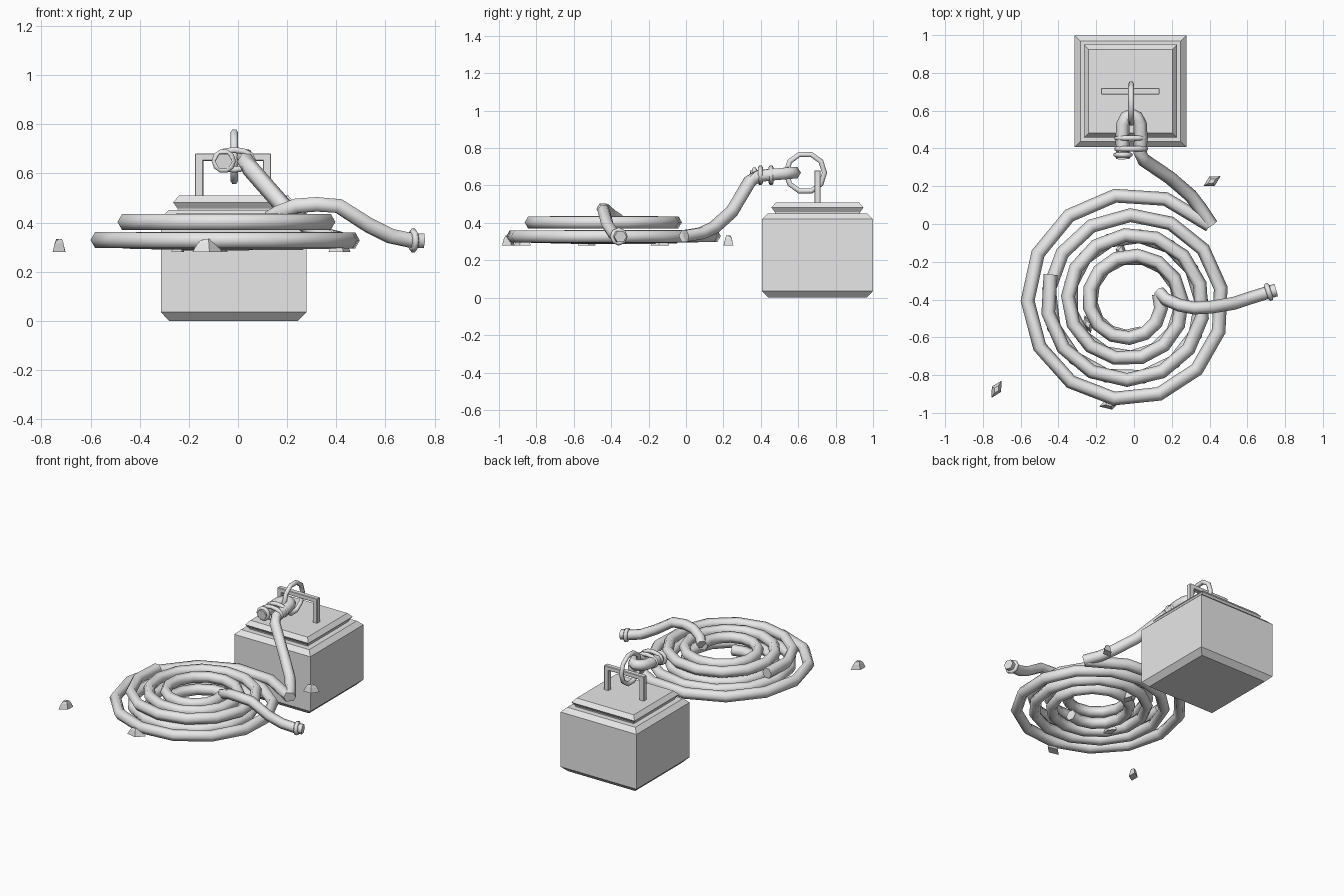
import bpy, bmesh, math
from math import cos, sin, radians, pi
from mathutils import Vector, Matrix

if "Cube" in bpy.data.objects:
    bpy.data.objects.remove(bpy.data.objects["Cube"], do_unlink=True)

grey = bpy.data.materials.new("plain_grey")
grey.use_nodes = True
grey.diffuse_color = (0.8, 0.8, 0.8, 1)
grey.node_tree.nodes["Principled BSDF"].inputs["Base Color"].default_value = (0.8, 0.8, 0.8, 1)


def finish(bm, name, smooth=None):
    """Turn a bmesh into a named object, optionally smooth shaded."""
    bmesh.ops.recalc_face_normals(bm, faces=bm.faces)
    mesh = bpy.data.meshes.new(name)
    bm.to_mesh(mesh)
    bm.free()
    mesh.materials.append(grey)
    ob = bpy.data.objects.new(name, mesh)
    bpy.context.collection.objects.link(ob)
    if smooth:
        bpy.ops.object.select_all(action='DESELECT')
        ob.select_set(True)
        bpy.context.view_layer.objects.active = ob
        bpy.ops.object.shade_smooth_by_angle(angle=radians(smooth))
    return ob


def loft(name, rings, closed=False, smooth=None):
    """Skin a list of point rings; cap the ends unless closed."""
    bm = bmesh.new()
    loops = [[bm.verts.new(p) for p in ring] for ring in rings]
    n = len(loops[0])
    pairs = list(zip(loops, loops[1:]))
    if closed:
        pairs.append((loops[-1], loops[0]))
    else:
        bm.faces.new(loops[0])
        bm.faces.new(loops[-1])
    for a, b in pairs:
        for i in range(n):
            j = (i + 1) % n
            bm.faces.new((a[i], a[j], b[j], b[i]))
    return finish(bm, name, smooth)


def tube(name, path, radius, sides=6, closed=False):
    """Sweep a polygon along a path, keeping it level."""
    pts = [Vector(p) for p in path]
    n = len(pts)
    rings = []
    for i, p in enumerate(pts):
        if closed:
            t = pts[(i + 1) % n] - pts[i - 1]
        else:
            t = pts[min(i + 1, n - 1)] - pts[max(i - 1, 0)]
        t.normalize()
        side = t.cross(Vector((0, 0, 1)))
        if side.length < 0.01 or closed:
            side = closed_normal(pts)
        side.normalize()
        up = side.cross(t)
        rings.append([p + radius * (side * cos(2 * pi * k / sides) + up * sin(2 * pi * k / sides))
                      for k in range(sides)])
    return loft(name, rings, closed, 65)


def closed_normal(pts):
    return (pts[1] - pts[0]).cross(pts[2] - pts[1])


def hoop(name, center, a, b, radius, count=12, sides=6):
    """Closed oval tube whose plane is spanned by vectors a and b."""
    c, a, b = Vector(center), Vector(a), Vector(b)
    return tube(name, [c + a * cos(2 * pi * i / count) + b * sin(2 * pi * i / count)
                       for i in range(count)], radius, sides, True)


def box(name, center, size):
    bm = bmesh.new()
    bmesh.ops.create_cube(bm, size=1, matrix=Matrix.Translation(center) @ Matrix.Diagonal((*size, 1)))
    bmesh.ops.bevel(bm, geom=bm.edges[:], offset=0.003, segments=1, affect='EDGES')
    return finish(bm, name)


# Weight block: stacked square sections
BX, BY = -0.018, 0.703


def square_stack(name, profile):
    loft(name, [[(BX + sx * h, BY + sy * h, z) for sx, sy in ((-1, -1), (1, -1), (1, 1), (-1, 1))]
                for h, z in profile])


square_stack("weight_block", [(0.262, 0), (0.296, 0.035), (0.296, 0.42), (0.265, 0.45)])
square_stack("weight_top_plate", [(0.225, 0.44), (0.228, 0.457), (0.246, 0.482), (0.222, 0.51)])

# Handle on top of the block
HX, HY = -0.02, 0.703
for label, s in (("left", 1), ("right", -1)):
    box("handle_post_" + label, (HX + s * 0.138, HY, 0.59), (0.034, 0.034, 0.18))
box("handle_bar", (HX, HY, 0.666), (0.31, 0.034, 0.03))

# Ring hanging on the handle
hoop("shackle_ring", (-0.015, 0.638, 0.668), (0, 0.103, 0), (0, 0, 0.103), 0.016, 10)

# Rope coils: two stacked spirals
R = 0.037
CX, CY = -0.02, -0.413


def spiral(start, end, r_start, z0, z1):
    steps = round((end - start) / 27)
    pts = []
    for i in range(steps + 1):
        f = i / steps
        a = start + (end - start) * f
        r = r_start - 0.111 * (a - start) / 360
        pts.append((CX + r * cos(radians(a)), CY + r * sin(radians(a)), z0 + (z1 - z0) * f))
    return pts


tube("lower_coil", spiral(44, 1370, 0.585, 0.33, 0.318), R)
loose = [(0.17, -0.4, 0.44), (0.24, -0.43, 0.468), (0.32, -0.445, 0.474), (0.41, -0.44, 0.467),
         (0.53, -0.42, 0.39), (0.62, -0.39, 0.345), (0.7, -0.365, 0.328), (0.752, -0.35, 0.326)]
tube("upper_coil", spiral(161, 1095, 0.446, 0.402, 0.405), R)
tube("loose_end", [(0.13, -0.36, 0.415)] + loose, 0.034)
hoop("loose_end_band", (0.713, -0.36, 0.327), (-0.011, 0.034, 0), (0, 0, 0.036), 0.014, 8)

# Rope bight tied through the ring, then running down to the coil
bight = [(-0.058, 0.345, 0.648), (-0.062, 0.46, 0.658), (-0.058, 0.53, 0.664), (-0.04, 0.565, 0.668),
         (-0.013, 0.578, 0.668), (0.014, 0.565, 0.668), (0.032, 0.53, 0.664), (0.036, 0.46, 0.658),
         (0.032, 0.38, 0.648), (0.05, 0.34, 0.62), (0.19, 0.245, 0.46), (0.3, 0.15, 0.375),
         (0.35, 0.085, 0.345), (0.41, -0.005, 0.33)]
tube("tied_rope", bight, 0.036)
for i, y in enumerate((0.455, 0.398)):
    hoop("knot_band_%d" % (i + 1), (-0.015, y, 0.655), (0.076, 0, 0), (0, 0, 0.04), 0.014)
hoop("short_end_band", (-0.058, 0.366, 0.65), (0.038, 0, 0), (0, 0, 0.038), 0.013, 10)

# Small stones scattered around the coil
stones = [(-0.728, -0.875, 60, 0.052), (0.413, 0.227, 30, 0.052), (-0.125, -0.95, 15, 0.062),
          (-0.07, -0.14, 80, 0.05), (-0.245, -0.53, 110, 0.05)]
for i, (x, y, turn, size) in enumerate(stones):
    rings = []
    for z, k in ((0.28, 1), (0.312, 0.7), (0.328, 0.45)):
        ring = []
        for j in range(4):
            v = Vector((size * k * cos(j * pi / 2), 0.55 * size * k * sin(j * pi / 2), 0))
            v.rotate(Matrix.Rotation(radians(turn), 3, 'Z'))
            ring.append((x + v.x, y + v.y, z + 0.006 * (j % 2) * (k < 1)))
        rings.append(ring)
    loft("stone_%d" % (i + 1), rings)
